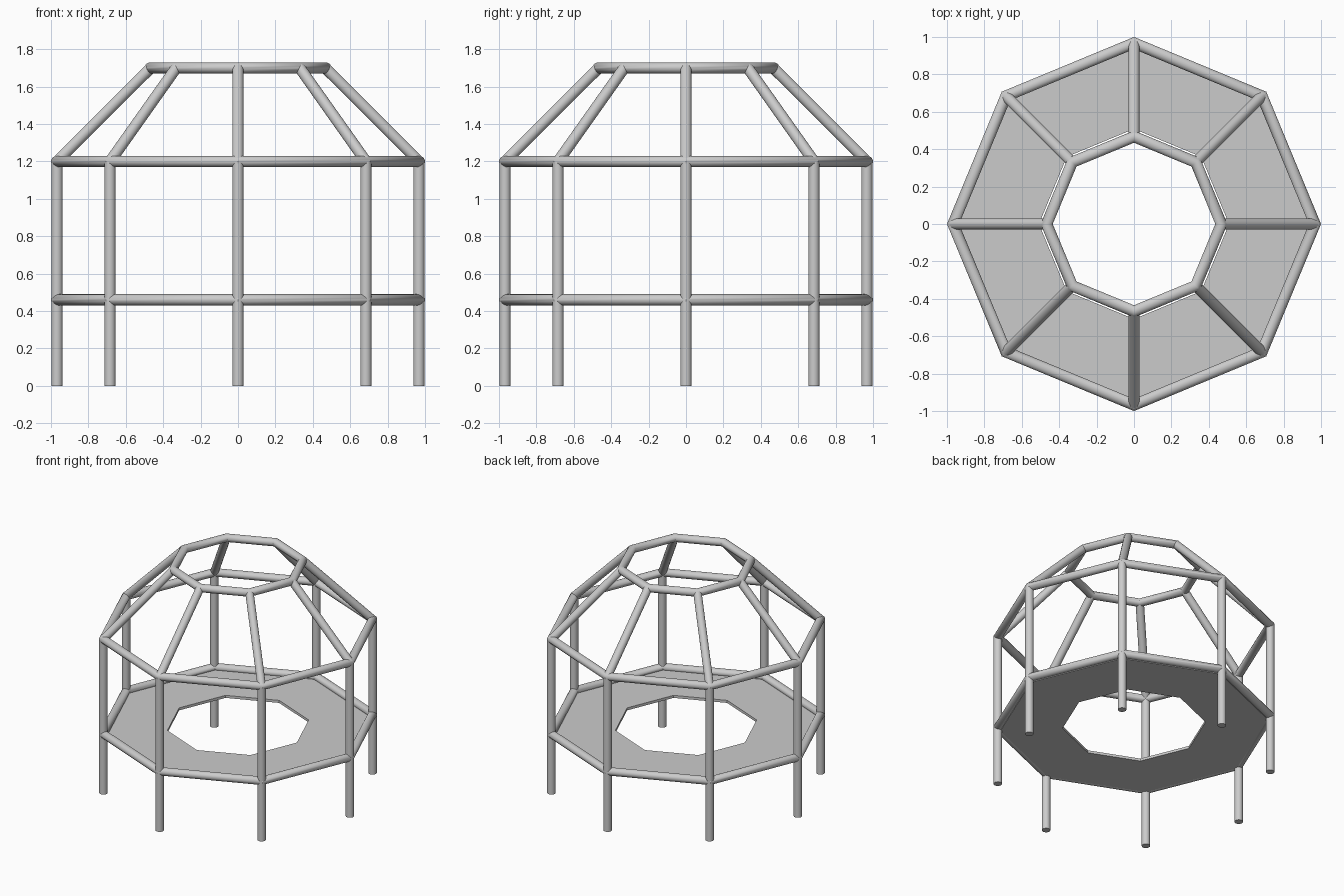
import bpy, bmesh
from math import cos, sin, pi, radians
from mathutils import Vector

cube = bpy.data.objects.get("Cube")
if cube:
    bpy.data.objects.remove(cube, do_unlink=True)

SIDES = 8            # corners of the frame
TUBE = 0.03          # tube radius
TUBE_SEGS = 20
OUTER, INNER = 0.9675, 0.467
DECK_Z, EAVES_Z, TOP_Z = 0.46, 1.20, 1.70

grey = bpy.data.materials.new("light grey metal")
grey.use_nodes = True
grey.diffuse_color = (0.6, 0.6, 0.6, 1)
grey.node_tree.nodes["Principled BSDF"].inputs["Base Color"].default_value = grey.diffuse_color


def finish(bm, name):
    bmesh.ops.recalc_face_normals(bm, faces=bm.faces[:])
    mesh = bpy.data.meshes.new(name)
    bm.to_mesh(mesh)
    bm.free()
    mesh.materials.append(grey)
    mesh.shade_smooth()
    mesh.set_sharp_from_angle(angle=radians(40))
    obj = bpy.data.objects.new(name, mesh)
    bpy.context.collection.objects.link(obj)
    return obj


def corner(i, radius, z):
    a = 2 * pi * i / SIDES
    return Vector((radius * cos(a), radius * sin(a), z))


def octagon_sweep(name, profile):
    """Sweep a closed (radius, z) profile around the eight corners."""
    bm = bmesh.new()
    loops = [[bm.verts.new(corner(i, r, z)) for r, z in profile] for i in range(SIDES)]
    n = len(profile)
    for i in range(SIDES):
        a, b = loops[i], loops[(i + 1) % SIDES]
        for j in range(n):
            k = (j + 1) % n
            bm.faces.new((a[j], b[j], b[k], a[k]))
    return finish(bm, name)


def ring_tube(name, radius, z):
    """Mitred tube: the profile is widened so each straight run stays round."""
    miter = TUBE / cos(pi / SIDES)
    angles = [2 * pi * j / TUBE_SEGS for j in range(TUBE_SEGS)]
    return octagon_sweep(name, [(radius + miter * cos(t), z + TUBE * sin(t)) for t in angles])


def bar(name, start, end):
    """Straight capped tube between two points."""
    bm = bmesh.new()
    axis = end - start
    bmesh.ops.create_cone(bm, cap_ends=True, segments=TUBE_SEGS,
                          radius1=TUBE, radius2=TUBE, depth=axis.length)
    obj = finish(bm, name)
    obj.rotation_mode = 'QUATERNION'
    obj.rotation_quaternion = axis.to_track_quat('Z', 'Y')
    obj.location = (start + end) / 2
    return obj


# Horizontal rings
ring_tube("deck_rim", OUTER, DECK_Z)
ring_tube("eaves_ring", OUTER, EAVES_Z)
ring_tube("crown_ring", INNER, TOP_Z)

# Thin deck with an octagonal hole
octagon_sweep("deck", [(0.508, 0.43), (0.95, 0.43), (0.95, 0.45), (0.508, 0.45)])

# Posts and sloping rafters at every corner
for i in range(SIDES):
    bar(f"post_{i + 1}", corner(i, OUTER, 0), corner(i, OUTER, EAVES_Z))
    bar(f"rafter_{i + 1}", corner(i, OUTER, EAVES_Z), corner(i, INNER, TOP_Z))
